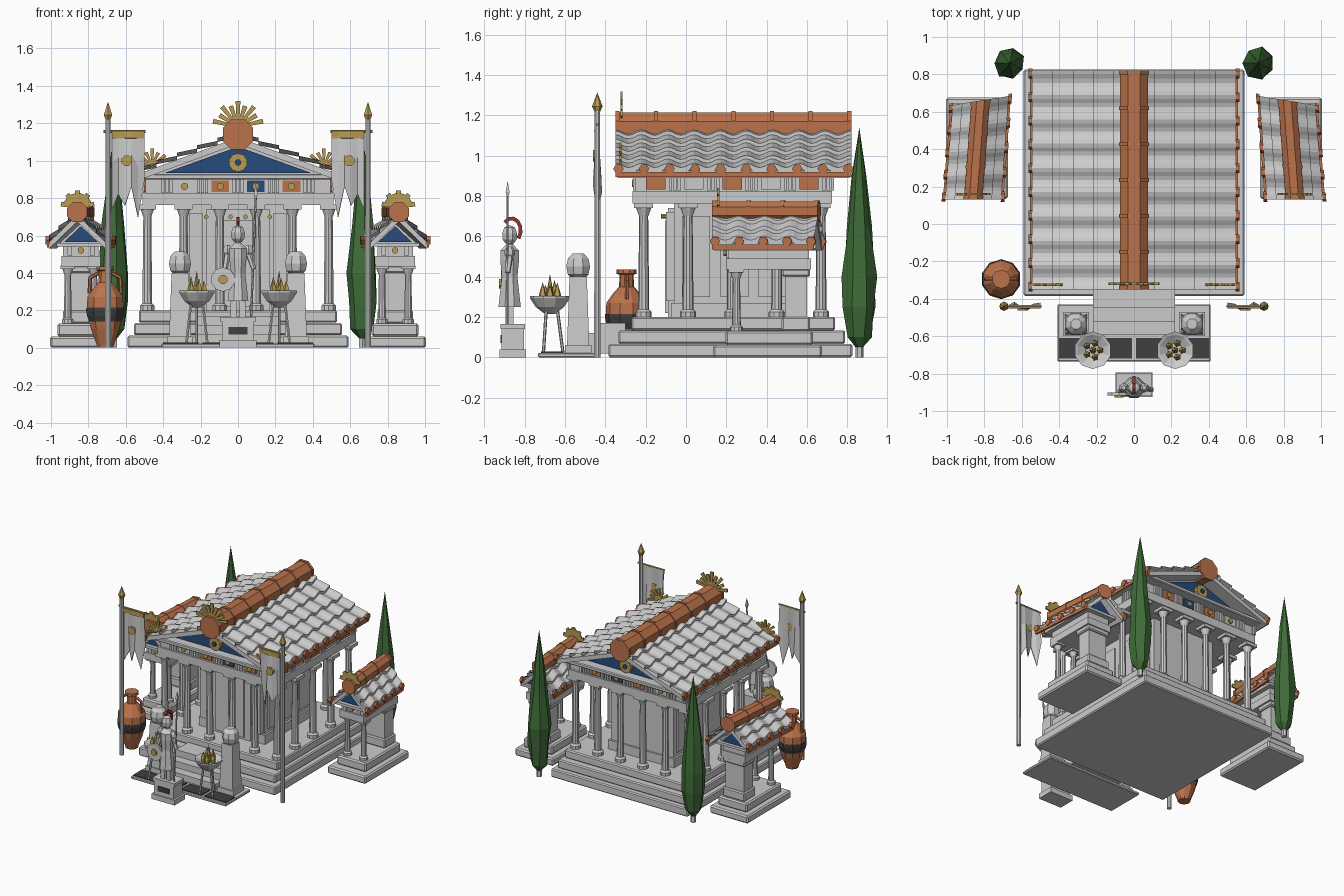
import bpy, bmesh, random
from math import sin, cos, pi, radians
from mathutils import Matrix, Vector

if "Cube" in bpy.data.objects:
    bpy.data.objects.remove(bpy.data.objects["Cube"])
random.seed(4)

def mat(name, c):
    m = bpy.data.materials.new(name)
    m.diffuse_color = (*c, 1)
    m.use_nodes = True
    m.node_tree.nodes["Principled BSDF"].inputs["Base Color"].default_value = m.diffuse_color
    return m
CLAY, GOLD = mat("clay", (.5, .17, .07)), mat("gold", (.48, .33, .09))
BLUE, GREEN = mat("blue", (.02, .07, .2)), mat("green", (.05, .15, .04))
DARK, RED = mat("dark", (.05, .05, .05)), mat("red", (.35, .03, .03))

def make(name, bm, m=None):
    bmesh.ops.remove_doubles(bm, verts=bm.verts, dist=1e-5)
    bmesh.ops.recalc_face_normals(bm, faces=bm.faces)
    me = bpy.data.meshes.new(name)
    bm.to_mesh(me); bm.free()
    ob = bpy.data.objects.new(name, me)
    bpy.context.collection.objects.link(ob)
    if m: me.materials.append(m)
    return ob

def box(name, x, y, z, m=None, taper=1, bevel=0):
    """Box from (min, max) ranges; taper scales the top."""
    bm = bmesh.new()
    bmesh.ops.create_cube(bm, size=1)
    for v in bm.verts:
        k = taper if v.co.z > 0 else 1
        v.co = ((x[0]+x[1])/2 + v.co.x*k*(x[1]-x[0]), (y[0]+y[1])/2 + v.co.y*k*(y[1]-y[0]),
                (z[0]+z[1])/2 + v.co.z*(z[1]-z[0]))
    if bevel: bmesh.ops.bevel(bm, geom=bm.edges[:], offset=bevel, segments=1, affect='EDGES')
    return make(name, bm, m)

def lathe(name, prof, loc, n=8, m=None, axis='Z', jitter=0):
    """Revolve (radius, height) points around an axis."""
    bm = bmesh.new()
    rot = {'Z': Matrix(), 'Y': Matrix.Rotation(-pi/2, 4, 'X'), 'X': Matrix.Rotation(pi/2, 4, 'Y')}[axis]
    rings = []
    for r, h in prof:
        rings.append([])
        for i in range(n):
            a, k = 2*pi*(i+.5)/n, r*(1+random.uniform(-jitter, jitter))
            rings[-1].append(bm.verts.new(rot @ Vector((k*cos(a), k*sin(a), h)) + Vector(loc)))
    for a, b in zip(rings, rings[1:]):
        for i in range(n):
            bm.faces.new((a[i], a[(i+1) % n], b[(i+1) % n], b[i]))
    bm.faces.new(rings[0]); bm.faces.new(rings[-1])
    return make(name, bm, m)

def prism(name, polys, y0, y1, m=None):
    """Extrude xz polygons along y."""
    bm = bmesh.new()
    for p in polys:
        a, b = ([bm.verts.new((x, y, z)) for x, z in p] for y in (y0, y1))
        bm.faces.new(a); bm.faces.new(b)
        for i in range(len(p)):
            j = (i+1) % len(p)
            bm.faces.new((a[i], a[j], b[j], b[i]))
    return make(name, bm, m)

def rod(name, a, b, r0, r1, n=6, m=None):
    a, b = Vector(a), Vector(b)
    ob = lathe(name, [(r0, 0), (r1, (b-a).length)], (0, 0, 0), n, m)
    ob.data.transform(Matrix.Translation(a) @ (b-a).to_track_quat('Z', 'Y').to_matrix().to_4x4())
    return ob

def fan(name, x, y, z, r, w, n=9, tilt=0):
    rays = []
    for i in range(n):
        a = radians(-78 + 156*i/(n-1) + tilt)
        d, p = (sin(a), cos(a)), (cos(a), -sin(a))
        k = r*(1 if i % 2 == 0 else .85)
        rays.append([(x+d[0]*t*k+p[0]*s, z+d[1]*t*k+p[1]*s) for t, s in ((.1, -w/2), (.1, w/2), (1, w), (1, -w))])
    return prism(name, rays, y-.006, y+.006, GOLD)

def disc(name, x, y, z, r, t=.015, m=GOLD, axis='Y', n=8):
    return lathe(name, [(r, -t), (r, t)], (x, y, z), n, m, axis)

def column(name, x, y, z0, z1, r):
    s = r*1.9
    box(name+"_abacus", (x-s, x+s), (y-s, y+s), (z1-r, z1))
    lathe(name, [(r*1.6, z0), (r*1.6, z0+r), (r*1.1, z0+r*1.5), (r*.9, z1-r*2.6), (r*1.5, z1-r)], (x, y, 0), 10)

def roof(name, cx, y0, y1, half, ze, zr, waves, courses, r, rings):
    """Tiled gable roof with barrel ridge, antefixes and fan."""
    obs = [prism(name+"_slab", [[(cx-half, ze-.04), (cx, zr-.04), (cx+half, ze-.04), (cx+half, ze-.005),
                                (cx, zr-.005), (cx-half, ze-.005)]], y0+.01, y1-.01)]
    n = waves*6
    for s in (-1, 1):
        bm = bmesh.new()
        for c in range(courses):
            t0, t1 = c/courses, (c+1)/courses
            rows = []
            for t, dz in ((t0, .004), (t1, .022), (t1, -.006)):
                rows.append([bm.verts.new((cx+s*half*t, y0+(y1-y0)*j/n,
                             zr+(ze-zr)*t+dz+.011*cos(2*pi*j/6))) for j in range(n+1)])
            for a, b in zip(rows, rows[1:]):
                for j in range(n):
                    bm.faces.new((a[j], a[j+1], b[j+1], b[j]))
        obs.append(make(name+"_tiles", bm))
        obs.append(box(name+"_gutter", sorted((cx+s*half, cx+s*(half+.012))), (y0, y1), (ze-.035, ze-.01), CLAY))
        for j in range(waves+1):
            obs.append(disc(name+"_antefix", cx+s*(half+.008), y0+.015+(y1-y0-.03)*j/waves, ze+.005, .026, .01, CLAY, 'X', 6))
    obs.append(lathe(name+"_ridge", [(r*.92, y0), (r*.92, y1)], (cx, 0, zr+.01), 8, CLAY, 'Y'))
    for i in range(rings):
        obs.append(disc(name+"_ridge_ring", cx, y0+.01+(y1-y0-.02)*i/(rings-1), zr+.01, r, .01, CLAY))
    obs.append(fan(name+"_fan", cx, y0+.03, zr+r*.6, r*1.55, .013))
    return obs

# stepped temple base
for i, (hx, a, b) in enumerate(((.59, -.385, .825), (.555, -.335, .79), (.53, -.27, .74))):
    box("temple_step", (-hx, hx), (a, b), (.067*i, .067*i+.066), bevel=.008)

# colonnade
for i in range(6):
    for y in (-.21, .67):
        column("column", -.485+.194*i, y, .2, .765, .025)
for x in (-.485, .485):
    for i in range(1, 4):
        column("column", x, -.21+.22*i, .2, .765, .025)

# inner chamber, door and wall panels
box("chamber", (-.27, .27), (-.06, .54), (.2, .77))
box("chamber_plinth", (-.285, .285), (-.075, .555), (.2, .27))
box("door_frame", (-.17, .17), (-.09, -.06), (.2, .74))
for s in (-1, 1):
    box("door_leaf", sorted((s*.008, s*.12)), (-.105, -.06), (.22, .68))
    box("door_pilaster", sorted((s*.19, s*.26)), (-.1, -.06), (.28, .72))
    for k in (.04, .09, .17):
        disc("door_stud", s*k, -.11, .7, .012)
    for k in range(3):
        box("wall_panel", sorted((s*.27, s*.28)), (-.02+k*.19, .12+k*.19), (.3, .7))

# entablature with painted panels on all sides
box("architrave", (-.51, .51), (-.265, .725), (.762, .825))
box("frieze", (-.495, .495), (-.25, .71), (.825, .905))
box("cornice", (-.54, .54), (-.325, .785), (.9, .93), bevel=.006)
for y, d in ((-.25, -1), (.71, 1)):
    for i in range(5):
        for k in (-.022, 0, .022):
            x = -.38+.19*i+k
            box("triglyph", (x-.008, x+.008), sorted((y, y+d*.014)), (.828, .9))
    for i in range(4):
        x = -.285+.19*i
        box("metope", (x-.048, x+.048), sorted((y, y+d*.008)), (.832, .895), (None, CLAY, BLUE, CLAY)[i])
        disc("metope_disc", x, y+d*.01, .863, .02, .008)
for s in (-1, 1):
    for i in range(5):
        y = .23+(i-2)*.19
        box("side_metope", sorted((s*.495, s*.503)), (y-.048, y+.048), (.832, .895), (CLAY, None)[i % 2])
        for k in (.073, .095, .117):
            box("side_triglyph", sorted((s*.495, s*.508)), (y+k-.008, y+k+.008), (.828, .9))

# pediments and roof
prism("gable", [[(-.5, .925), (.5, .925), (0, 1.1)]], -.25, .71)
for y, d in ((-.25, -1), (.71, 1)):
    prism("tympanum", [[(-.39, .935), (.39, .935), (0, 1.075)]], *sorted((y, y+d*.01)), BLUE)
    disc("gable_medallion", 0, y+d*.02, .99, .05, .02, GOLD, n=10)
    disc("gable_boss", 0, y+d*.04, .99, .018, .01, BLUE)
roof("temple_roof", 0, -.35, .82, .545, .93, 1.13, 9, 5, .088, 7)
for s in (-1, 1):
    fan("corner_fan", s*.46, -.325, .975, .09, .01, 7, s*25)

# side shrines, with leaning roofs
for s in (-1, 1):
    cx = s*.84
    X = lambda h: (cx-h, cx+h)
    box("shrine_base", X(.165), (.135, .675), (0, .06), bevel=.01)
    box("shrine_step", X(.125), (.195, .63), (.06, .13), bevel=.01)
    for k in (-.07, .07):
        column("shrine_column", cx+k, .25, .13, .44, .02)
    box("shrine_block_foot", X(.095), (.475, .615), (.13, .2), bevel=.008)
    box("shrine_block", X(.08), (.49, .6), (.2, .4))
    box("shrine_block_cap", X(.095), (.475, .615), (.4, .44), bevel=.008)
    box("shrine_architrave", X(.105), (.2, .62), (.435, .49))
    box("shrine_frieze", X(.095), (.21, .61), (.49, .55))
    box("shrine_cornice", X(.13), (.17, .645), (.54, .56))
    prism("shrine_gable", [[(cx-.125, .55), (cx+.125, .55), (cx, .665)]], .2, .62)
    prism("shrine_tympanum", [[(cx-.09, .565), (cx+.09, .565), (cx, .65)]], .19, .63, BLUE)
    disc("shrine_disc", cx, .2, .52, .018)
    for k in (-.06, .06):
        box("shrine_triglyph", (cx+k-.012, cx+k+.012), (.2, .21), (.492, .54))
    for ob in roof("shrine_roof", cx, .13, .66, .15, .57, .715, 4, 3, .058, 4):
        for v in ob.data.vertices:
            dx, t = v.co.x-cx, (v.co.y-.13)/.53
            v.co.x += s*(.02-.04*t)
            v.co.y -= s*dx*.16*t

# forecourt and stairs
box("forecourt", (-.41, .41), (-.735, -.43), (0, .022), bevel=.005)
for x0, x1 in ((-.4, -.21), (-.19, -.01), (.01, .19), (.21, .4)):
    box("paving", (x0, x1), (-.72, -.61), (.02, .028), DARK)
for i in range(3):
    box("stair", (-.22, .22), (-.59+.07*i, -.3), (.02+.05*i, .07+.05*i))

for s in (-1, 1):
    # bust pedestals
    x = s*.31
    box("pedestal_foot", (x-.07, x+.07), (-.6, -.47), (.02, .06))
    box("pedestal", (x-.058, x+.058), (-.59, -.48), (.06, .4), taper=.78)
    lathe("pedestal_head", [(.03, .39), (.055, .41), (.064, .45), (.055, .49), (.03, .515)], (x, -.535, 0), 8)
    # braziers
    x = s*.22
    lathe("brazier_bowl", [(.025, .215), (.07, .25), (.1, .295), (.1, .305), (.085, .3), (.04, .27)], (x, -.675, 0), 10)
    for k in range(3):
        a = 2*pi*k/3+pi/2
        rod("brazier_leg", (x+.065*cos(a), -.675+.065*sin(a), .02), (x+.035*cos(a), -.675+.035*sin(a), .25), .008, .008)
    for k in range(6):
        a, q = 2*pi*k/5, (.038 if k < 5 else 0)
        lathe("flame", [(.012, .27), (.02, .31), (0, .36+.012*(k % 3)+(.03 if k == 5 else 0))],
              (x+q*cos(a), -.675+q*sin(a), 0), 5, GOLD)
    # banner poles
    px, py = s*.695, -.44
    lathe("banner_pole", [(.017, 0), (.015, 1.24)], (px, py, 0), 8)
    lathe("pole_tip", [(.015, 1.22), (.026, 1.245), (0, 1.315)], (px, py, 0), 6, GOLD)
    rod("banner_bar", (s*.72, py, 1.155), (s*.495, py, 1.155), .008, .008, 6, GOLD)
    for nm, top, bots, m in (("banner_cloth", 1.15, (.74, .82, .76, .86, .7, .9), None),
                             ("banner_band", 1.155, (1.12,)*6, GOLD)):
        bm = bmesh.new()
        rows = [[bm.verts.new((s*(.675-.035*i), py+(.02 if m is None else .004)*sin(i*1.7)*k - (.008 if m else 0),
                 top+(b-top)*k)) for i, b in enumerate(bots)] for k in (0, .4, 1)]
        for a, b in zip(rows, rows[1:]):
            for i in range(5):
                bm.faces.new((a[i], a[i+1], b[i+1], b[i]))
        md = make(nm, bm, m).modifiers.new("thick", 'SOLIDIFY')
        md.thickness, md.offset = .008, 0
    disc("banner_emblem", s*.595, py-.01, 1.0, .03, .012)
    # cypress trees
    lathe("cypress_trunk", [(.02, 0), (.02, .08)], (s*.665, .86, 0), 6)
    lathe("cypress", [(.02, .05), (.06, .1), (.078, .25), (.083, .4), (.06, .65), (.035, .9), (0, 1.14)],
          (s*.665, .86, 0), 7, GREEN, jitter=.12)

# amphora
ax, ay = -.71, -.295
lathe("amphora", [(.045, 0), (.05, .02), (.08, .1), (.104, .2), (.1, .27), (.065, .32), (.037, .35), (.035, .41),
                  (.05, .415), (.05, .435), (.03, .435)], (ax, ay, 0), 10, CLAY)
lathe("amphora_band", [(.09, .14), (.102, .17), (.107, .2), (.106, .215)], (ax, ay, 0), 10, DARK)
for s in (-1, 1):
    rod("amphora_handle", (ax+s*.035, ay, .4), (ax+s*.08, ay, .375), .01, .01, 6, CLAY)
    rod("amphora_handle", (ax+s*.08, ay, .38), (ax+s*.085, ay, .29), .01, .01, 6, CLAY)

# guardian statue on plinth
sy = -.875
box("statue_foot", (-.1, .1), (-.925, -.795), (0, .04))
box("statue_plinth", (-.085, .085), (-.915, -.805), (.04, .14))
box("statue_plinth_cap", (-.095, .095), (-.92, -.8), (.14, .165))
box("statue_plaque", (-.05, .05), (-.92, -.91), (.07, .11), DARK)
for s in (-1, 1):
    box("statue_leg", sorted((s*.008, s*.04)), (sy-.02, sy+.02), (.165, .3))
    lathe("statue_shoulder", [(.012, .49), (.026, .51), (.026, .53), (.012, .55)], (s*.055, sy, 0), 6)
lathe("statue_tunic", [(.06, .25), (.042, .4), (.05, .48), (.05, .53), (.018, .56), (.018, .58)], (0, sy, 0), 8)
lathe("statue_head", [(.022, .565), (.038, .585), (.04, .615), (.028, .645), (0, .655)], (0, sy, 0), 8)
for i in range(6):
    a = radians(-50+30*i)
    p, q = ((0, sy+.01+.045*sin(b), .63+.06*cos(b)) for b in (a, a+radians(32)))
    rod("helmet_crest", p, q, .013, .013, 4, RED)
rod("shield_arm", (-.055, sy, .51), (-.075, sy-.02, .38), .018, .014)
rod("spear_arm", (.055, sy, .51), (.085, sy-.01, .42), .018, .014)
disc("shield", -.08, sy-.035, .365, .065, .008, None, n=10)
disc("shield_boss", -.08, sy-.042, .365, .025, .01)
rod("spear", (.07, sy-.01, .165), (.095, sy-.01, .81), .006, .006)
lathe("spear_tip", [(.006, .8), (.014, .82), (0, .875)], (.095, sy-.01, 0), 4)
